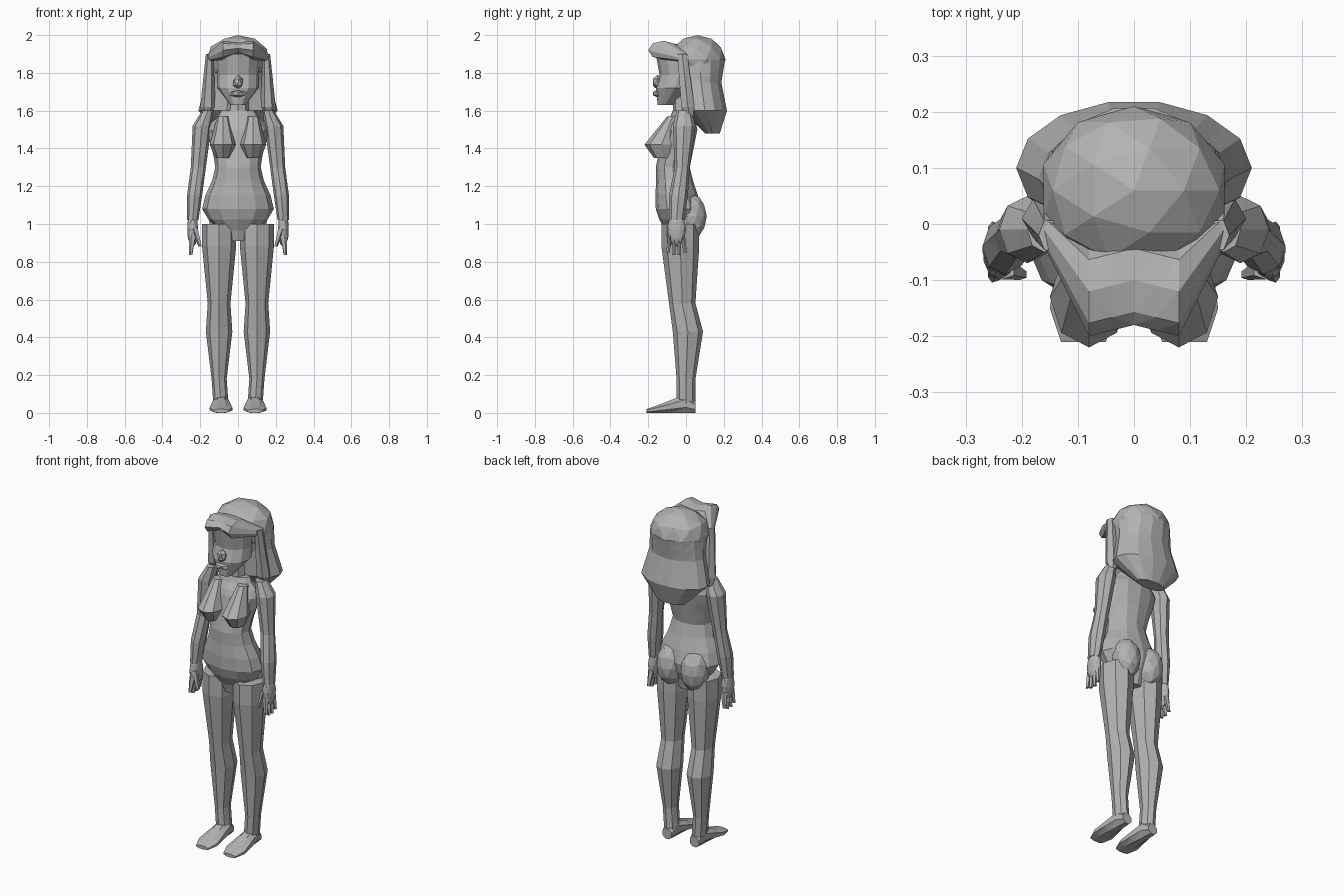
import bpy
import bmesh
from math import cos, sin, pi
from mathutils import Matrix, Vector

default_cube = bpy.data.objects.get("Cube")
if default_cube:
    bpy.data.objects.remove(default_cube, do_unlink=True)

# One plain clay colour for the whole figure
grey = (.45, .45, .45, 1)
clay = bpy.data.materials.new("grey_clay")
clay.use_nodes = True
clay.diffuse_color = grey
clay.node_tree.nodes["Principled BSDF"].inputs["Base Color"].default_value = grey


def add_object(name, mesh):
    mesh.materials.append(clay)
    part = bpy.data.objects.new(name, mesh)
    bpy.context.collection.objects.link(part)


def finish(name, bm, paired):
    """Turn the bmesh into one object, or into a left part and its mirror image."""
    bmesh.ops.recalc_face_normals(bm, faces=bm.faces[:])
    mesh = bpy.data.meshes.new(name)
    bm.to_mesh(mesh)
    if paired:
        add_object("left_" + name, mesh)
        bmesh.ops.scale(bm, vec=(-1, 1, 1), verts=bm.verts[:])
        bmesh.ops.reverse_faces(bm, faces=bm.faces[:])
        mirrored = bpy.data.meshes.new(name)
        bm.to_mesh(mirrored)
        add_object("right_" + name, mirrored)
    else:
        add_object(name, mesh)
    bm.free()


def blob(name, center, radii, detail=2, paired=False):
    """Faceted ellipsoid."""
    bm = bmesh.new()
    placement = Matrix.LocRotScale(Vector(center), None, Vector(radii))
    bmesh.ops.create_icosphere(bm, subdivisions=detail, radius=1, matrix=placement)
    finish(name, bm, paired)


def fill_in(sections, steps):
    """Add eased in-between sections so that a few main ones give a full contour."""
    for first, second in zip(sections, sections[1:]):
        for step in range(steps):
            t = step / steps
            ease = t * t * (3 - 2 * t)
            center = Vector(first[:3]).lerp(Vector(second[:3]), t)
            size = Vector(first[3:]).lerp(Vector(second[3:]), ease)
            yield center, size
    yield Vector(sections[-1][:3]), Vector(sections[-1][3:])


def loft(name, sections, axis="z", sides=8, steps=2, flat_sole=False, paired=False):
    """Skin cross-sections given as center x, y, z and two half sizes."""
    bm = bmesh.new()
    turn = pi / sides if flat_sole else 0
    loops = []
    for center, size in fill_in(sections, steps):
        loop = []
        for i in range(sides):
            angle = 2 * pi * i / sides + turn
            u = size.x * cos(angle) / cos(turn)
            v = size.y * sin(angle) / cos(turn)
            offset = {"x": (0, u, v), "y": (u, 0, v), "z": (u, v, 0)}[axis]
            loop.append(bm.verts.new(center + Vector(offset)))
        loops.append(loop)
    for low, high in zip(loops, loops[1:]):
        for i in range(sides):
            bm.faces.new((low[i - 1], low[i], high[i], high[i - 1]))
    bm.faces.new(loops[0])
    bm.faces.new(loops[-1])
    bmesh.ops.triangulate(bm, faces=bm.faces[:])
    finish(name, bm, paired)


# Torso: crotch, hips, waist, chest, base of neck
loft("torso", [
    (0, -.03, .91, .06, .06),
    (0, -.04, 1.08, .19, .12),
    (0, -.07, 1.3, .12, .09),
    (0, -.03, 1.5, .16, .09),
    (0, -.02, 1.6, .09, .05),
], sides=12, steps=3)

loft("breast", [
    (.08, -.07, 1.57, .03, .03),
    (.08, -.13, 1.42, .07, .09),
    (.08, -.12, 1.35, .04, .05),
], paired=True)

blob("buttock", (.08, .03, 1.04), (.08, .08, .12), paired=True)

# Neck, head and face
loft("neck", [
    (0, -.02, 1.57, .06, .05),
    (0, -.02, 1.74, .05, .05),
])

loft("head", [
    (0, -.11, 1.63, .04, .04),
    (0, -.06, 1.72, .11, .1),
    (0, -.04, 1.79, .11, .1),
    (0, -.04, 1.9, .12, .12),
], sides=12)

blob("nose", (0, -.15, 1.75), (.03, .03, .04), detail=1)
blob("lips", (0, -.15, 1.69), (.05, .03, .02), detail=1)

# Long rounded hair, side locks and parted fringe
blob("hair_crown", (0, .06, 1.87), (.17, .15, .13))

loft("hair_fall", [
    (0, .14, 1.48, .09, .04),
    (0, .1, 1.6, .21, .12),
    (0, .08, 1.75, .17, .11),
    (0, .07, 1.87, .16, .14),
], sides=14)

loft("side_lock", [
    (.15, -.02, 1.9, .02, .03),
    (.16, .01, 1.62, .04, .04),
    (.17, .02, 1.57, .02, .02),
], sides=6, paired=True)

loft("fringe", [
    (0, -.1, 1.93, .08, .03),
    (.08, -.12, 1.92, .08, .05),
    (.16, -.01, 1.88, .03, .02),
], axis="x", paired=True)

# Arms: shoulder, upper arm, elbow, forearm, wrist
loft("arm", [
    (.16, -.01, 1.6, .03, .04),
    (.19, -.01, 1.52, .05, .06),
    (.21, -.02, 1.3, .04, .04),
    (.23, -.04, 1.15, .04, .05),
    (.24, -.05, 1.02, .03, .04),
], paired=True)

# Hands with fanned fingers
blob("palm", (.24, -.05, .97), (.03, .05, .09), paired=True)

for number in range(4):
    spread = number / 3 - .5
    loft(f"finger_{number + 1}", [
        (.24, -.05 + .07 * spread, .94, .02, .01),
        (.25, -.05 + .09 * spread, .83 + .04 * abs(spread), .01, .01),
    ], sides=5, steps=1, paired=True)

loft("thumb", [
    (.23, -.08, .98, .02, .02),
    (.2, -.09, .88, .01, .01),
], sides=5, steps=1, paired=True)

# Legs: hip, thigh, knee, calf, shin, ankle
loft("leg", [
    (.1, -.03, 1, .09, .1),
    (.1, -.03, .88, .09, .1),
    (.1, -.02, .58, .06, .07),
    (.1, .01, .43, .07, .08),
    (.1, 0, .18, .04, .05),
    (.09, 0, .04, .04, .05),
], paired=True)

# Flat-soled feet from heel to toes
loft("foot", [
    (.09, .05, .03, .03, .03),
    (.09, 0, .05, .04, .05),
    (.09, -.15, .02, .06, .02),
    (.09, -.21, .01, .04, .01),
], axis="y", flat_sole=True, paired=True)
